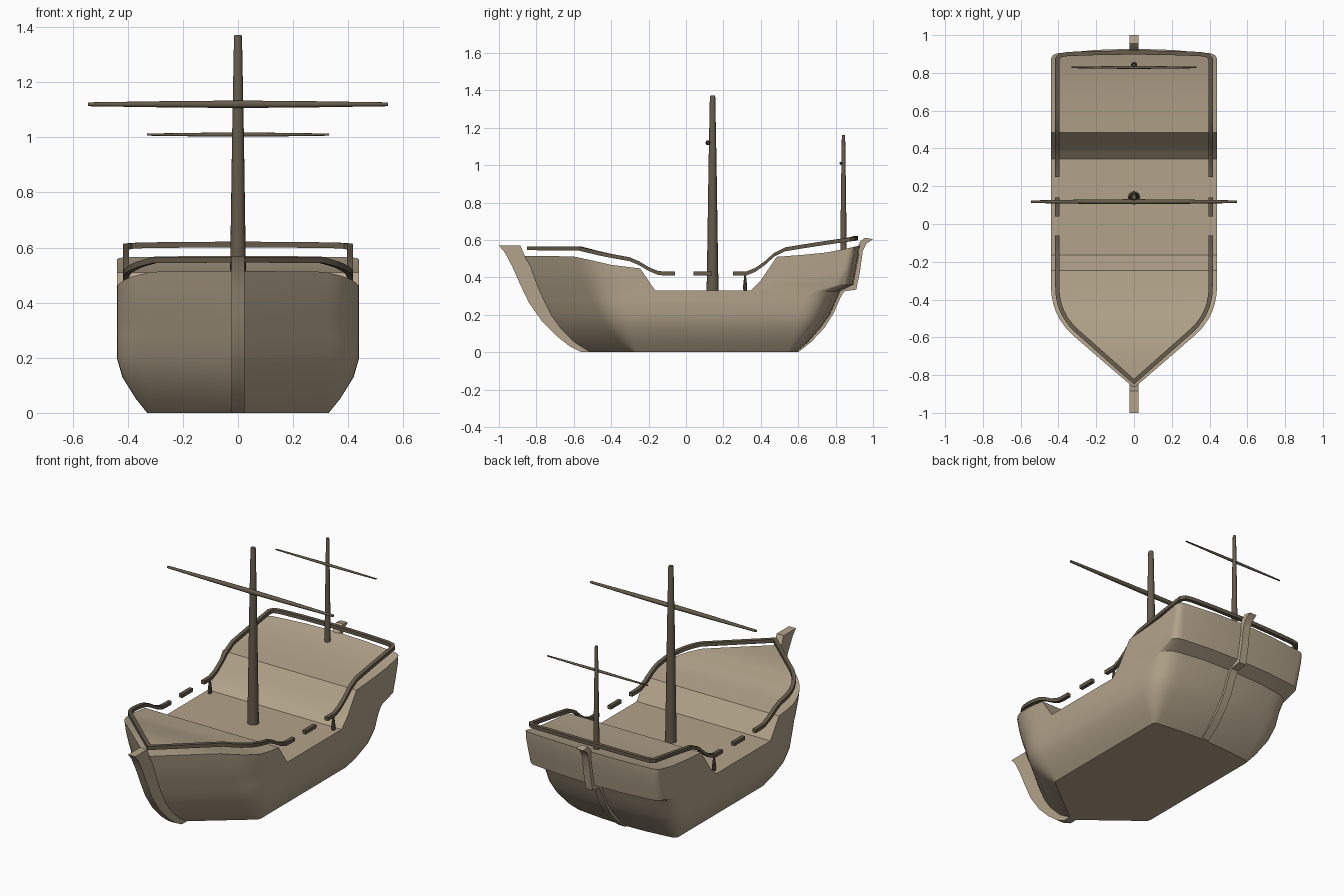
import bpy, bmesh, math
from mathutils import Vector

if "Cube" in bpy.data.objects:
    bpy.data.objects.remove(bpy.data.objects["Cube"])


def material(name, rgb):
    m = bpy.data.materials.new(name)
    m.diffuse_color = (*rgb, 1)
    m.use_nodes = True
    m.node_tree.nodes["Principled BSDF"].inputs["Base Color"].default_value = m.diffuse_color
    return m


HULL = material("pale_wood", (0.45, 0.37, 0.26))
DARK = material("dark_wood", (0.13, 0.105, 0.07))


def make(name, verts, faces, mat, angle=30):
    me = bpy.data.meshes.new(name)
    me.from_pydata(verts, [], faces)
    bm = bmesh.new()
    bm.from_mesh(me)
    bmesh.ops.recalc_face_normals(bm, faces=bm.faces)
    bm.to_mesh(me)
    bm.free()
    me.materials.append(mat)
    ob = bpy.data.objects.new(name, me)
    bpy.context.collection.objects.link(ob)
    if angle:
        smooth(ob, angle)
    return ob


def smooth(ob, angle):
    bpy.ops.object.select_all(action='DESELECT')
    ob.select_set(True)
    bpy.context.view_layer.objects.active = ob
    bpy.ops.object.shade_smooth_by_angle(angle=math.radians(angle))


def loft(name, rings, mat, angle=30):
    n = len(rings[0])
    verts = [p for r in rings for p in r]
    faces = [(i * n + j, i * n + (j + 1) % n, (i + 1) * n + (j + 1) % n, (i + 1) * n + j)
             for i in range(len(rings) - 1) for j in range(n)]
    faces += [tuple(range(n)), tuple(range(len(verts) - n, len(verts)))]
    return make(name, verts, faces, mat, angle)


def plate(name, profile, half, mat, angle=30):
    """Extrude a (y, z) profile across x."""
    return loft(name, [[(x, y, z) for y, z in profile] for x in (-half, half)], mat, angle)


def spar(name, centre, axis, stations, sides=16):
    """Round part with (distance, radius) stations along an axis."""
    rings = []
    for d, r in stations:
        ring = []
        for k in range(sides):
            a = math.tau * k / sides
            u, v = r * math.cos(a), r * math.sin(a)
            p = (u, v, d) if axis == 'z' else (d, u, v)
            ring.append(tuple(Vector(centre) + Vector(p)))
        rings.append(ring)
    return loft(name, rings, mat=DARK)


def rounded(a, c, b, n=6):
    """Quadratic curve from a to b with corner c."""
    a, b, c = Vector(a), Vector(b), Vector(c)
    return [a * (1 - t) ** 2 + c * 2 * t * (1 - t) + b * t * t for t in [i / n for i in range(n + 1)]]


def bow_half(w, tip, corner, r):
    c, t = Vector((w, corner)), Vector((0, tip))
    return [t] + rounded(c + (t - c).normalized() * r, c, c + Vector((0, r)))


def interp(table, y):
    for (y0, z0), (y1, z1) in zip(table, table[1:]):
        if y <= y1:
            return z0 + (z1 - z0) * max(0, (y - y0) / (y1 - y0))
    return table[-1][1]


# Hull: waterline rings (z, half width, bow tip, bow corner, bow radius, stern y, stern radius)
levels = [(0, .33, -.53, -.27, .02, .59, .02),
          (.05, .37, -.61, -.31, .06, .65, .06),
          (.13, .42, -.69, -.36, .10, .72, .11),
          (.20, .44, -.74, -.39, .12, .77, .14),
          (.28, .44, -.78, -.42, .14, .805, .14),
          (.325, .44, -.80, -.435, .15, .825, .12),
          (.36, .44, -.815, -.45, .15, .895, .06),
          (.44, .44, -.845, -.475, .15, .91, .045),
          (.52, .44, -.87, -.49, .15, .925, .035),
          (.70, .44, -.87, -.49, .15, .935, .035)]
rings = []
for z, w, tip, corner, r, st, sr in levels:
    c = Vector((w, st - .03))
    half = bow_half(w, tip, corner, r)
    half += rounded(c - Vector((0, sr)), c, c + Vector((-sr, .006)))
    half += [Vector((w * .45, st - .006)), Vector((0, st))]
    ring = [(p.x, p.y, z) for p in half]
    rings.append(ring + [(-x, y, zz) for x, y, zz in ring[-2:0:-1]])
hull = loft("hull", rings, HULL, None)

# Deck line: stepped sheer trimmed across the full beam
deck = [(-1.1, .515), (-.74, .514), (-.60, .512), (-.50, .49), (-.40, .467), (-.245, .448),
        (-.165, .33), (.345, .33), (.40, .385), (.485, .51), (.62, .52), (.75, .533),
        (.85, .552), (.935, .572), (1.1, .58)]
cutter = plate("deck_cutter", [(-1.1, -.2)] + deck + [(1.1, -.2)], .8, HULL, None)
mod = hull.modifiers.new("deck_cut", 'BOOLEAN')
mod.operation, mod.object, mod.solver = 'INTERSECT', cutter, 'EXACT'
bpy.context.view_layer.objects.active = hull
hull.select_set(True)
bpy.ops.object.modifier_apply(modifier=mod.name)
bpy.data.objects.remove(cutter)
smooth(hull, 32)

# Stem and stern posts
plate("stem_post", [(-1, .57), (-.97, .535), (-.93, .46), (-.89, .37), (-.84, .265), (-.77, .165),
                    (-.69, .085), (-.62, .03), (-.56, 0), (-.49, 0), (-.58, .07), (-.66, .15),
                    (-.75, .29), (-.81, .42), (-.855, .50), (-.885, .57)], .023, HULL)
plate("stern_post", [(.57, 0), (.60, 0), (.67, .055), (.74, .13), (.79, .21), (.825, .29), (.845, .325),
                     (.91, .335), (.93, .43), (.945, .54), (.965, .58), (1, .605), (.955, .612),
                     (.93, .59), (.90, .52), (.88, .38), (.80, .35), (.77, .25), (.70, .14)],
      .023, HULL)


def rail(name, path, half_w=.011, half_h=.0105):
    """Square bar swept along a 3D path with mitred corners."""
    path = [Vector(p) for p in path]
    rings = []
    for i, p in enumerate(path):
        d0 = (p - path[max(i - 1, 0)]).xy
        d1 = (path[min(i + 1, len(path) - 1)] - p).xy
        d0, d1 = (d0 if d0.length else d1).normalized(), (d1 if d1.length else d0).normalized()
        t = (d0 + d1).normalized()
        side = Vector((-t.y, t.x, 0)) * half_w / max(t.dot(d1), .5)
        up = Vector((0, 0, half_h))
        rings.append([tuple(p + s * side + u * up) for s, u in ((1, 1), (-1, 1), (-1, -1), (1, -1))])
    return loft(name, rings, DARK)


def both_sides(half):
    return half + [(-x, y, z) for x, y, z in half[-2::-1]]


# Rails
fore_z = [(-.85, .556), (-.57, .555), (-.47, .53), (-.40, .515), (-.30, .497), (-.25, .475),
          (-.20, .445), (-.15, .424), (-.11, .42), (-.06, .42)]
RX = .406
fore = [(RX, y, z) for y, z in reversed(fore_z) if y > -.32]
fore += [(p.x, p.y, interp(fore_z, p.y)) for p in reversed(bow_half(RX, -.835, -.475, .14))]
rail("fore_rail", both_sides(fore))

aft_z = [(.25, .42), (.32, .42), (.37, .44), (.42, .475), (.47, .52), (.53, .55), (.62, .565),
         (.75, .585), (.875, .603)]
aft = [(RX, y, z) for y, z in aft_z] + [(.39, .893, .606), (.35, .90, .608), (.2, .905, .61), (0, .908, .611)]
rail("aft_rail", both_sides(aft))

for s, side in ((1, "right"), (-1, "left")):
    rail(f"mid_rail_{side}", [(s * RX, .04, .42), (s * RX, .14, .42)])
    spar(f"rail_post_{side}", (s * RX, .316, .33), 'z',
         [(0, .010), (.02, .012), (.045, .009), (.07, .006), (.09, .006)], 10)

# Masts and yards
spar("main_mast", (0, .142, 0), 'z', [(.32, .032), (.60, .0275), (1.0, .0215), (1.365, .0145), (1.372, .012)])
spar("aft_mast", (0, .842, 0), 'z', [(.53, .0175), (.85, .0135), (1.157, .009), (1.162, .007)])
spar("main_yard", (0, .118, 1.12), 'x', [(-.545, .007), (-.25, .0115), (0, .0135), (.25, .0115), (.545, .007)], 12)
spar("aft_yard", (0, .829, 1.01), 'x', [(-.33, .004), (-.15, .0065), (0, .008), (.15, .0065), (.33, .004)], 12)
